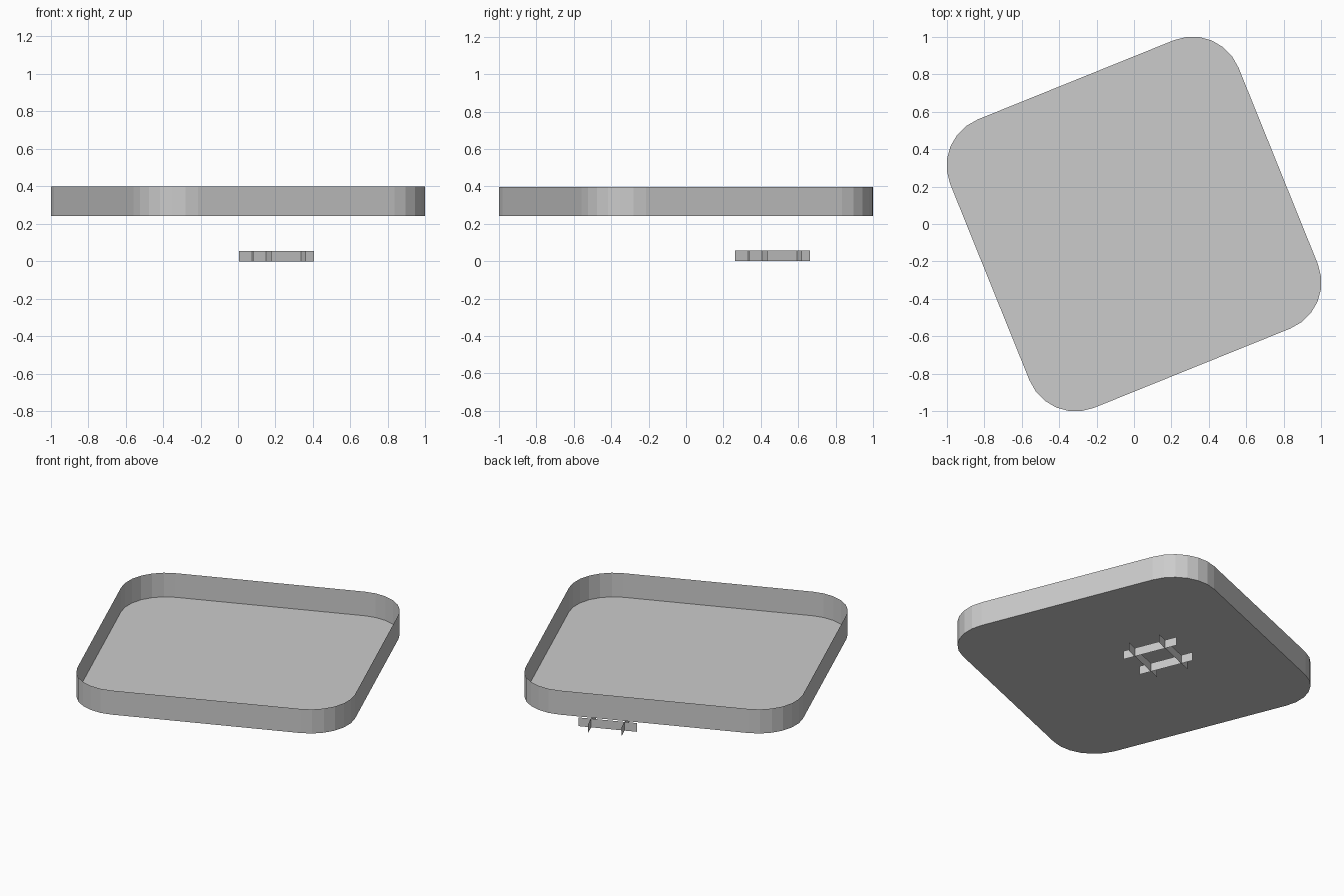
import bpy, bmesh
from math import radians, cos, sin
from mathutils import Matrix, Vector

cube = bpy.data.objects.get("Cube")
if cube:
    bpy.data.objects.remove(cube, do_unlink=True)

TURN = Matrix.Rotation(radians(22), 4, 'Z')

grey = bpy.data.materials.new("plain grey")
grey.use_nodes = True
grey.diffuse_color = (0.6, 0.6, 0.6, 1)
grey.node_tree.nodes["Principled BSDF"].inputs["Base Color"].default_value = (0.6, 0.6, 0.6, 1)


def finish(bm, name, location):
    """Turn a bmesh into a flat-shaded, rotated object."""
    mesh = bpy.data.meshes.new(name)
    bm.to_mesh(mesh)
    bm.free()
    mesh.materials.append(grey)
    obj = bpy.data.objects.new(name, mesh)
    obj.matrix_world = Matrix.Translation(location) @ TURN
    bpy.context.collection.objects.link(obj)


def rounded_square(half, radius, steps):
    """Outline points, counter-clockwise, with evenly stepped corners."""
    points = []
    for quarter in range(4):
        mid = radians(45 + 90 * quarter)
        centre = Vector((cos(mid), sin(mid), 0)) * (half - radius) * 2 ** 0.5
        for i in range(steps + 1):
            a = radians(90 * quarter + 90 * i / steps)
            points.append(centre + radius * Vector((cos(a), sin(a), 0)))
    return points


# Open tray: a floor with a thin upright rim
bm = bmesh.new()
low = [bm.verts.new(p) for p in rounded_square(0.83, 0.265, 6)]
high = [bm.verts.new(v.co + Vector((0, 0, 0.155))) for v in low]
bm.faces.new(low)
for i in range(len(low)):
    j = (i + 1) % len(low)
    bm.faces.new((low[i], low[j], high[j], high[i]))
finish(bm, "tray", (0, 0, 0.243))


# Crossed strips beneath the tray: two thin upright sheets each way
def strip(name, offset, across):
    bm = bmesh.new()
    half, height = 0.175, 0.056
    ends = [(-half, 0), (half, 0), (half, height), (-half, height)]
    bm.faces.new([bm.verts.new((offset, t, z) if across else (t, offset, z))
                  for t, z in ends])
    finish(bm, name, (0.205, 0.4625, 0))


for side, offset in (("near", -0.1), ("far", 0.1)):
    strip(side + "_long_strip", offset, False)
    strip(side + "_cross_strip", offset, True)
